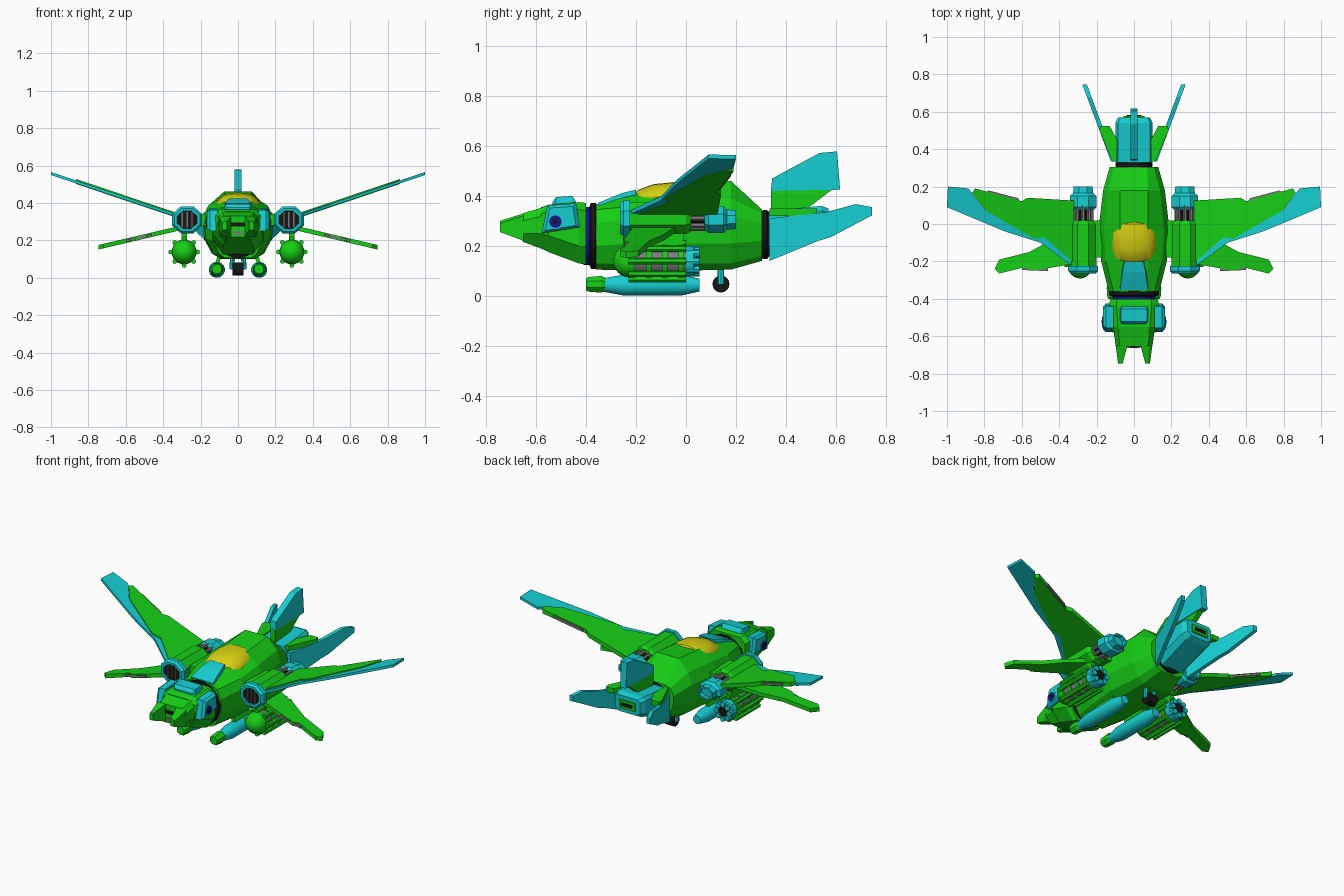
import bpy, bmesh, math
from mathutils import Vector


def mat(name, r, g, b):
    m = bpy.data.materials.new(name)
    m.diffuse_color = (r, g, b, 1)
    return m


GREEN = mat("green", 0.008, 0.62, 0.008)
CYAN = mat("cyan", 0.008, 0.62, 0.65)
YELLOW = mat("yellow", 0.68, 0.62, 0.006)
BLACK = mat("black", 0.008, 0.008, 0.008)
NAVY = mat("navy", 0.008, 0.008, 0.28)
GRAY = mat("gray", 0.2, 0.2, 0.2)


def loft(name, sections, m, smooth=False):
    """Skin a list of equal-length point loops and cap both ends."""
    bm = bmesh.new()
    rings = [[bm.verts.new(p) for p in sec] for sec in sections]
    n = len(rings[0])
    for a, b in zip(rings, rings[1:]):
        for i in range(n):
            j = (i + 1) % n
            bm.faces.new((a[i], a[j], b[j], b[i]))
    bm.faces.new(rings[0])
    bm.faces.new(rings[-1])
    bmesh.ops.recalc_face_normals(bm, faces=bm.faces)
    me = bpy.data.meshes.new(name)
    bm.to_mesh(me)
    bm.free()
    me.materials.append(m)
    if smooth:
        me.shade_smooth()
        me.set_sharp_from_angle(angle=math.radians(35))
    ob = bpy.data.objects.new(name, me)
    bpy.context.collection.objects.link(ob)
    return ob


def lathe(name, x, z, prof, n, m, sx=1.0, sz=1.0):
    """Turned part along y; prof holds (y, radius) pairs."""
    secs = []
    for y, r in prof:
        ring = [math.tau * (i + 0.5) / n for i in range(n)]
        secs.append([(x + sx * r * math.cos(a), y, z + sz * r * math.sin(a)) for a in ring])
    return loft(name, secs, m, n >= 12)


def hull(name, rows, m, x=0):
    """Symmetric hull: each row is y followed by right-side (x, z) points, top to bottom."""
    return loft(name, [[(x + px, y, pz) for px, pz in pts] + [(x - px, y, pz) for px, pz in pts[::-1]]
                       for y, pts in rows], m)


def wing(name, pts, zfn, t, m, s):
    return loft(name, [[(s * x, y, zfn(x) + d) for x, y in pts] for d in (-t / 2, t / 2)], m)


def side_plate(name, pts, x0, x1, m, flare=0.0):
    """Plate drawn in the y-z plane; flare moves it outward along y."""
    sg = 1 if x1 > 0 else -1
    return loft(name, [[(x + sg * flare * (y - 0.33), y, z) for y, z in pts] for x in (x0, x1)], m)


def box(name, c, d, m):
    x, y, z = c
    a, b, e = d[0] / 2, d[1] / 2, d[2] / 2
    return loft(name, [[(x - a, y + k, z - e), (x + a, y + k, z - e), (x + a, y + k, z + e), (x - a, y + k, z + e)]
                       for k in (-b, b)], m)


def rod(name, p, q, r, n, m):
    p, q = Vector(p), Vector(q)
    w = (q - p).normalized()
    u = w.orthogonal().normalized()
    v = w.cross(u)
    return loft(name, [[c + r * (u * math.cos(math.tau * i / n) + v * math.sin(math.tau * i / n))
                        for i in range(n)] for c in (p, q)], m, n >= 12)


# Fuselage and collars
hull("fuselage", [
    (-0.36, [(0.065, 0.365), (0.11, 0.345), (0.135, 0.29), (0.135, 0.2), (0.1, 0.13), (0.07, 0.105)]),
    (-0.2, [(0.075, 0.405), (0.15, 0.36), (0.175, 0.31), (0.172, 0.21), (0.13, 0.125), (0.09, 0.1)]),
    (-0.03, [(0.075, 0.44), (0.16, 0.385), (0.19, 0.32), (0.182, 0.21), (0.14, 0.13), (0.09, 0.1)]),
    (0.18, [(0.075, 0.46), (0.14, 0.39), (0.165, 0.32), (0.16, 0.21), (0.12, 0.13), (0.08, 0.105)]),
    (0.305, [(0.07, 0.345), (0.105, 0.33), (0.13, 0.29), (0.125, 0.22), (0.095, 0.16), (0.06, 0.14)])], GREEN)
lathe("neck_collar", 0, 0.24, [(-0.387, 0.12), (-0.38, 0.135), (-0.362, 0.135), (-0.355, 0.12)], 16, BLACK)
lathe("neck_joint", 0, 0.24, [(-0.41, 0.118), (-0.37, 0.118)], 16, NAVY)
lathe("tail_collar", 0, 0.245, [(0.3, 0.09), (0.308, 0.1), (0.325, 0.1), (0.335, 0.085)], 16, BLACK)

# Canopy and the plate ahead of it
arch = []
for y, w, zt in [(-0.212, 0.07, 0.4), (-0.19, 0.11, 0.425), (-0.13, 0.122, 0.447), (-0.05, 0.122, 0.455), (0, 0.11, 0.452), (0.015, 0.07, 0.44)]:
    arch.append([(w * math.copysign(abs(math.cos(a)) ** 0.8, math.cos(a)), y, zt - 0.075 * (1 - math.sin(a)))
                 for a in [math.pi * i / 12 for i in range(13)]])
loft("canopy", arch, YELLOW, True)
hull("canopy_front_plate", [(-0.352, [(0.075, 0.372), (0.08, 0.33)]), (-0.26, [(0.062, 0.41), (0.075, 0.36)]),
                            (-0.2, [(0.05, 0.425), (0.06, 0.37)])], CYAN)

# Head and forked beak
hull("head", [(-0.58, [(0.07, 0.355), (0.105, 0.33), (0.115, 0.25), (0.07, 0.19)]),
              (-0.55, [(0.085, 0.365), (0.13, 0.335), (0.135, 0.24), (0.08, 0.175)]),
              (-0.43, [(0.095, 0.375), (0.135, 0.345), (0.135, 0.2), (0.085, 0.13)]),
              (-0.4, [(0.09, 0.372), (0.125, 0.34), (0.125, 0.2), (0.08, 0.125)])], GREEN)
hull("beak_base", [(-0.655, [(0.075, 0.33), (0.098, 0.3), (0.095, 0.25), (0.06, 0.217)]),
                   (-0.57, [(0.085, 0.355), (0.108, 0.32), (0.11, 0.25), (0.07, 0.185)])], GREEN)
box("beak_slot", (0, -0.655, 0.285), (0.09, 0.008, 0.02), BLACK)
box("beak_sensor", (0, -0.657, 0.24), (0.05, 0.01, 0.02), GRAY)
hull("crest_plate", [(-0.535, [(0.06, 0.375), (0.07, 0.34)]), (-0.52, [(0.07, 0.395), (0.08, 0.34)]),
                     (-0.455, [(0.07, 0.4), (0.08, 0.35)]), (-0.44, [(0.065, 0.375), (0.075, 0.35)])], CYAN)

# Tail block, vertical fin and exhaust
hull("tail_block", [(0.33, [(0.085, 0.34), (0.1, 0.32), (0.1, 0.2), (0.07, 0.16)]),
                    (0.54, [(0.085, 0.36), (0.1, 0.34), (0.1, 0.26), (0.07, 0.235)]),
                    (0.57, [(0.07, 0.35), (0.085, 0.335), (0.085, 0.27), (0.06, 0.25)])], CYAN)
box("exhaust_frame", (0, 0.572, 0.3), (0.11, 0.012, 0.05), GREEN)
box("exhaust_slot", (0, 0.578, 0.3), (0.08, 0.008, 0.02), BLACK)
side_plate("fin_base", [(0.34, 0.34), (0.34, 0.425), (0.585, 0.425), (0.48, 0.345)], -0.016, 0.016, GREEN)
side_plate("tail_fin", [(0.34, 0.42), (0.345, 0.47), (0.535, 0.572), (0.605, 0.578), (0.617, 0.425)], -0.02, 0.02, CYAN)

# Nose wheel
rod("wheel", (-0.03, 0.14, 0.047), (0.03, 0.14, 0.047), 0.034, 16, BLACK)
for s in (-1, 1):
    rod("wheel_fork", (s * 0.028, 0.14, 0.12), (s * 0.034, 0.14, 0.045), 0.013, 8, CYAN)

U = lambda x: 0.335 + 0.335 * (x - 0.33)
L = lambda x: 0.275 - 0.235 * (x - 0.27)
for s in (-1, 1):
    # Beak prongs, cheeks and eyes
    loft("beak_prong", [[(s * a, y, z0), (s * b, y, z0), (s * b, y, z1), (s * c, y, z1 + 0.01), (s * a, y, z1 + 0.01)]
                        for y, a, b, c, z0, z1 in [(-0.745, 0.06, 0.085, 0.075, 0.255, 0.29),
                                                   (-0.65, 0.035, 0.098, 0.08, 0.22, 0.32)]], GREEN)
    loft("cheek", [[(s * x, -0.505 + k * (y + 0.505), 0.31 + k * (z - 0.31)) for y, z in
                    [(-0.578, 0.25), (-0.555, 0.362), (-0.44, 0.37), (-0.425, 0.275)]]
                   for x, k in ((0.11, 1), (0.15, 1), (0.165, 0.8))], CYAN)
    for nm, x, r, m in (("eye_ring", 0.168, 0.032, CYAN), ("eye", 0.171, 0.025, NAVY), ("pupil", 0.173, 0.01, BLACK)):
        rod(nm, (s * 0.15, -0.523, 0.297), (s * x, -0.523, 0.297), r, 16, m)

    # Engine nacelle with barred intake and rear nozzle
    x = s * 0.272
    lathe("nacelle", x, 0.31, [(-0.235, 0.076), (0, 0.076), (0.02, 0.062)], 8, GREEN, 1.0, 0.9)
    lathe("intake_ring", x, 0.31, [(-0.25, 0.055), (-0.265, 0.058), (-0.265, 0.074), (-0.25, 0.087),
                                   (-0.225, 0.087), (-0.225, 0.06)], 8, CYAN, 1.0, 0.9)
    lathe("intake_void", x, 0.31, [(-0.256, 0.058), (-0.22, 0.058)], 8, BLACK, 1.0, 0.9)
    for k in (-1, 0, 1):
        box("intake_bar", (x + k * 0.026, -0.258, 0.31), (0.007, 0.01, 0.085), GRAY)
    lathe("engine_core", x, 0.31, [(0, 0.035), (0.1, 0.035)], 8, BLACK)
    for i in range(8):
        a = math.tau * i / 8
        cx, cz = x + 0.046 * math.cos(a), 0.31 + 0.04 * math.sin(a)
        rod("engine_pipe", (cx, 0.0, cz), (cx, 0.1, cz), 0.011, 6, GRAY)
    lathe("nozzle", x, 0.305, [(0.075, 0.06), (0.09, 0.077), (0.15, 0.077), (0.165, 0.058), (0.2, 0.055), (0.2, 0.042),
                               (0.18, 0.038)], 8, CYAN, 1.0, 0.75)
    box("nacelle_mount", (s * 0.2, -0.08, 0.31), (0.06, 0.2, 0.06), GREEN)

    # Upper wing: green panel, cyan leading edge and grey trailing strip
    wing("upper_wing", [(0.32, 0.125), (0.57, 0.14), (0.6, 0.122), (0.85, 0.19), (0.865, 0.165), (0.79, 0.07),
                        (0.53, -0.08), (0.48, -0.07), (0.32, -0.21)], U, 0.026, GREEN, s)
    wing("wing_edge", [(0.995, 0.2), (0.885, 0.19), (0.8, 0.08), (0.5, -0.03), (0.32, -0.19), (0.33, -0.225),
                       (0.5, -0.1), (0.69, -0.04), (1.0, 0.09)], lambda x: U(x) - 0.002, 0.016, CYAN, s)
    wing("wing_flap", [(0.6, 0.1), (0.62, 0.138), (0.78, 0.18), (0.8, 0.15)], U, 0.014, GRAY, s)

    # Lower wing
    wing("lower_wing", [(0.25, -0.02), (0.45, -0.09), (0.56, -0.15), (0.72, -0.19), (0.745, -0.24), (0.72, -0.265),
                        (0.58, -0.23), (0.55, -0.25), (0.48, -0.24), (0.25, -0.2)], L, 0.024, GREEN, s)
    wing("lower_flap", [(0.46, -0.23), (0.46, -0.252), (0.6, -0.246), (0.6, -0.22)], L, 0.012, GRAY, s)

    # Rotary pod under the nacelle
    x, z = s * 0.288, 0.138
    ball = [(-0.225 - 0.066 * math.sin(a), max(0.066 * math.cos(a), 0.004))
            for a in [math.pi / 2 * (1 - i / 6) for i in range(7)]]
    lathe("pod_nose", x, z, ball + [(-0.21, 0.066)], 16, GREEN)
    lathe("pod_core", x, z, [(-0.22, 0.056), (0.01, 0.056)], 16, GRAY)
    for y in (-0.215, -0.15, -0.085, -0.02):
        lathe("pod_ring", x, z, [(y - 0.011, 0.067), (y + 0.011, 0.067)], 16, GREEN)
    for i in range(8):
        a = math.tau * i / 8
        cx, cz = math.cos(a), math.sin(a)
        rod("pod_rib", (x + 0.072 * cx, -0.23, z + 0.072 * cz), (x + 0.072 * cx, 0.0, z + 0.072 * cz), 0.013, 6, GREEN)
        rod("pod_tube", (x + 0.045 * cx, 0, z + 0.045 * cz), (x + 0.045 * cx, 0.055, z + 0.045 * cz), 0.016, 8, CYAN)
    lathe("pod_rear", x, z, [(0, 0.06), (0.03, 0.058), (0.04, 0.045)], 16, CYAN)
    lathe("pod_bore", x, z, [(0.03, 0.03), (0.05, 0.03)], 12, BLACK)
    box("pod_pylon", (x, -0.09, 0.225), (0.03, 0.16, 0.06), GREEN)

    # Missile and its hanger
    x, z = s * 0.113, 0.043
    lathe("missile", x, z, [(-0.335, 0.026), (-0.265, 0.04), (-0.25, 0.043), (-0.02, 0.043), (0.055, 0.026)], 16, CYAN)
    lathe("missile_nose", x, z + 0.003, [(-0.4, 0.026), (-0.39, 0.032), (-0.34, 0.036), (-0.325, 0.03)], 8, GREEN)
    loft("missile_hanger", [[(x - s * 0.01 + d, -0.2, zz), (x - s * 0.01 + d, -0.05, zz)] +
                            [(x + s * 0.012 + d, -0.05, zz), (x + s * 0.012 + d, -0.2, zz)]
                            for d, zz in ((0, 0.07), (-s * 0.02, 0.13))], GREEN)

    # Splayed tail blades with green root plates
    side_plate("tail_blade", [(0.335, 0.14), (0.335, 0.31), (0.56, 0.335), (0.68, 0.367), (0.745, 0.355), (0.745, 0.322),
                              (0.58, 0.235), (0.53, 0.22)], s * 0.098, s * 0.122, CYAN, 0.37)
    wing("tail_root", [(0.09, 0.335), (0.115, 0.335), (0.185, 0.5), (0.18, 0.525), (0.13, 0.525), (0.09, 0.45)],
         lambda x: 0.335, 0.03, GREEN, s)
